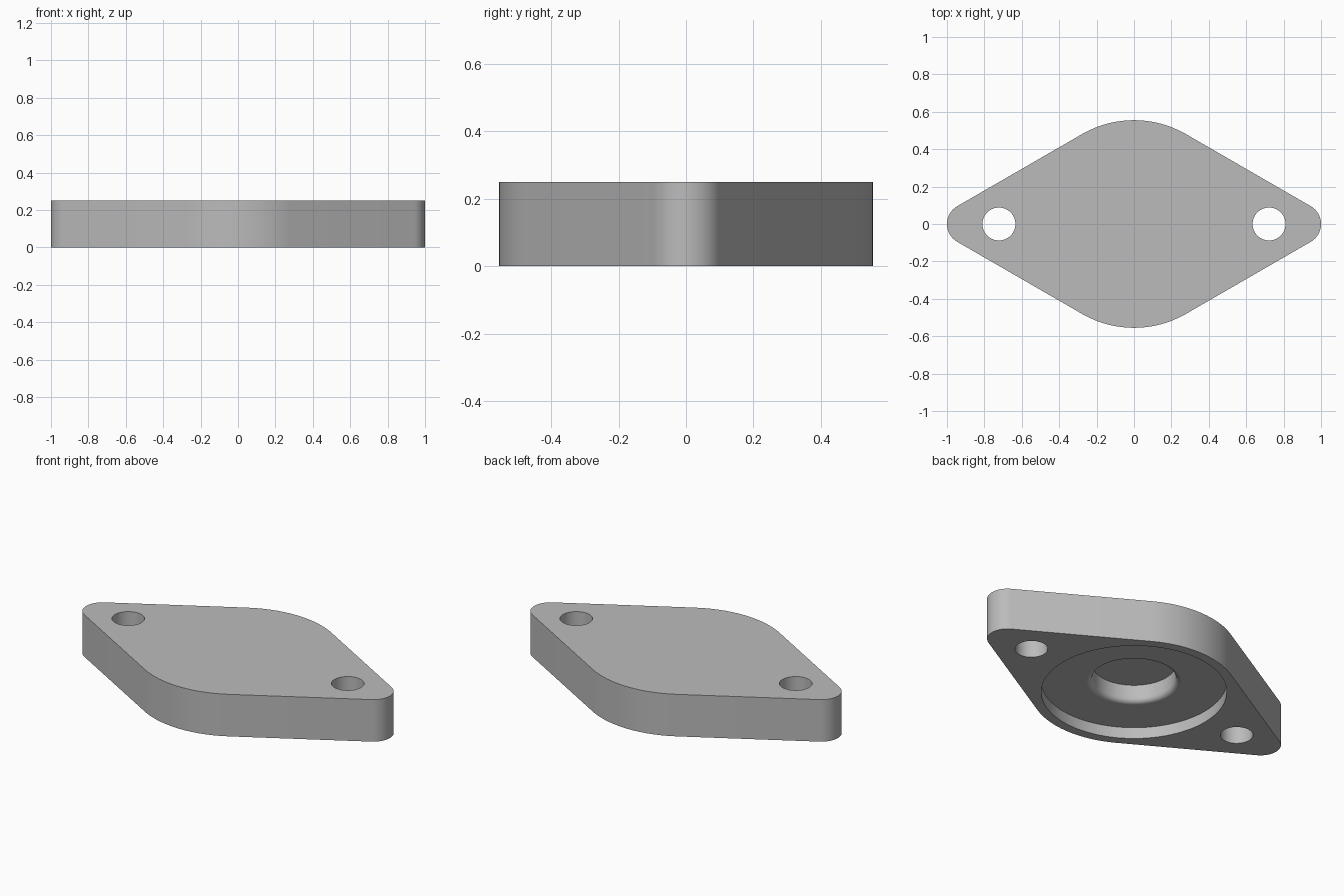
import bpy
import bmesh
from math import cos, sin, pi, radians
from mathutils import Vector

if "Cube" in bpy.data.objects:
    bpy.data.objects.remove(bpy.data.objects["Cube"], do_unlink=True)

HEIGHT = 0.25
MID_R, END_R = 0.555, 0.11        # outline arcs
HOLE_X, HOLE_R = 0.722, 0.088     # bolt holes
RECESS_R, RECESS_Z = 0.5, 0.067   # wide shallow recess underneath
BORE_R, BORE_Z, FILLET = 0.225, 0.172, 0.03

grey = bpy.data.materials.new("plain_grey")
grey.use_nodes = True
grey.diffuse_color = (0.5, 0.5, 0.5, 1)
grey.node_tree.nodes["Principled BSDF"].inputs["Base Color"].default_value = (0.5, 0.5, 0.5, 1)


def make_object(name, bm):
    bmesh.ops.remove_doubles(bm, verts=bm.verts, dist=1e-5)
    bmesh.ops.recalc_face_normals(bm, faces=bm.faces)
    mesh = bpy.data.meshes.new(name)
    bm.to_mesh(mesh)
    bm.free()
    mesh.materials.append(grey)
    obj = bpy.data.objects.new(name, mesh)
    bpy.context.collection.objects.link(obj)
    return obj


def arc(cx, cy, r, start, end, steps):
    angles = [radians(start + (end - start) * i / steps) for i in range(steps + 1)]
    return [(cx + r * cos(a), cy + r * sin(a)) for a in angles]


def lathe(name, profile, x=0, steps=96):
    bm = bmesh.new()
    verts = [bm.verts.new((x + r, 0, z)) for r, z in profile]
    edges = [bm.edges.new(pair) for pair in zip(verts, verts[1:])]
    bmesh.ops.spin(bm, geom=verts + edges, cent=(x, 0, 0), axis=(0, 0, 1),
                   angle=2 * pi, steps=steps)
    return make_object(name, bm)


# Flange: rounded diamond outline, extruded upward
end_x = 1 - END_R
outline = (arc(end_x, 0, END_R, -60, 60, 24) + arc(0, 0, MID_R, 60, 120, 24)
           + arc(-end_x, 0, END_R, 120, 240, 24) + arc(0, 0, MID_R, 240, 300, 24))
bm = bmesh.new()
base = bm.faces.new([bm.verts.new((x, y, 0)) for x, y in outline])
top = bmesh.ops.extrude_face_region(bm, geom=[base])["geom"]
bmesh.ops.translate(bm, vec=Vector((0, 0, HEIGHT)),
                    verts=[v for v in top if isinstance(v, bmesh.types.BMVert)])
flange = make_object("flange_plate", bm)

# Cutters: two bolt holes, and the stepped pocket with a rounded bore lip
cutters = [lathe("bolt_hole_cutter",
                 [(0, -0.1), (HOLE_R, -0.1), (HOLE_R, HEIGHT + 0.1), (0, HEIGHT + 0.1)],
                 x, 64) for x in (-HOLE_X, HOLE_X)]
lip = arc(BORE_R + FILLET, RECESS_Z + FILLET, FILLET, -90, -180, 8)
cutters.append(lathe("pocket_cutter",
                     [(0, -0.1), (RECESS_R, -0.1), (RECESS_R, RECESS_Z)] + lip
                     + [(BORE_R, BORE_Z), (0, BORE_Z)]))

bpy.ops.object.select_all(action="DESELECT")
bpy.context.view_layer.objects.active = flange
flange.select_set(True)
for cutter in cutters:
    cutter.hide_render = True
    cut = flange.modifiers.new(cutter.name, "BOOLEAN")
    cut.operation = "DIFFERENCE"
    cut.solver = "EXACT"
    cut.object = cutter
    bpy.ops.object.modifier_apply(modifier=cut.name)
    bpy.data.objects.remove(cutter, do_unlink=True)

# Smooth walls and lip, flat horizontal faces
bpy.ops.object.shade_smooth_by_angle(angle=radians(30))
for poly in flange.data.polygons:
    if abs(poly.normal.z) > 0.999:
        poly.use_smooth = False
